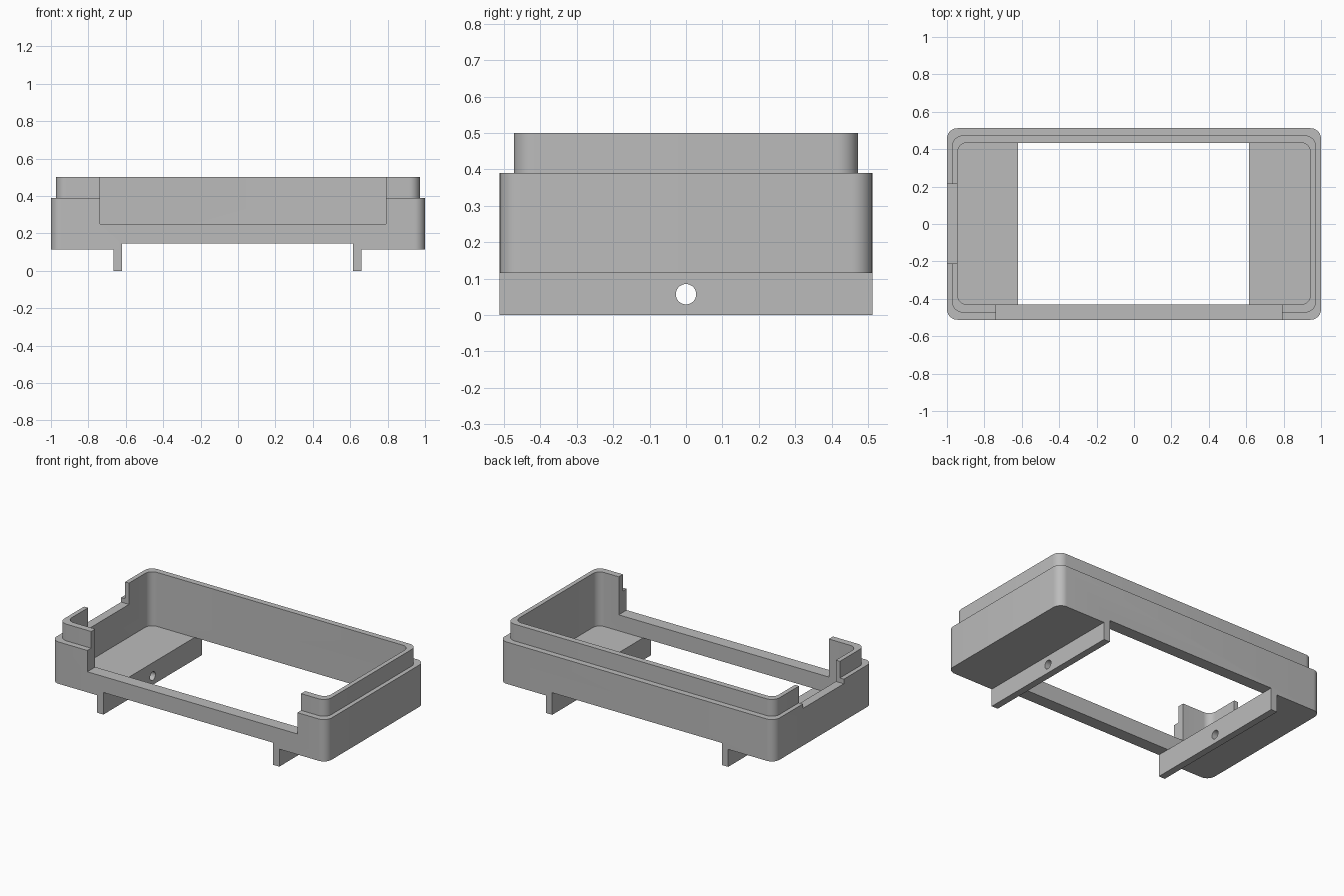
import bpy, bmesh, math

cube = bpy.data.objects.get("Cube")
if cube:
    bpy.data.objects.remove(cube, do_unlink=True)

grey = bpy.data.materials.new("plain grey")
grey.use_nodes = True
colour = (0.5, 0.5, 0.5, 1)
grey.diffuse_color = colour
grey.node_tree.nodes["Principled BSDF"].inputs["Base Color"].default_value = colour


def new_object(name, bm):
    bmesh.ops.recalc_face_normals(bm, faces=bm.faces)
    mesh = bpy.data.meshes.new(name)
    bm.to_mesh(mesh)
    bm.free()
    mesh.materials.append(grey)
    obj = bpy.data.objects.new(name, mesh)
    bpy.context.collection.objects.link(obj)
    return obj


def rounded_block(name, x0, x1, y0, y1, z0, z1, radius, steps=10):
    """Upright prism with a rounded rectangular outline."""
    bm = bmesh.new()
    corners = [(x1 - radius, y1 - radius), (x0 + radius, y1 - radius),
               (x0 + radius, y0 + radius), (x1 - radius, y0 + radius)]
    outline = []
    for i, (cx, cy) in enumerate(corners):
        for s in range(steps + 1):
            a = math.pi / 2 * (i + s / steps)
            outline.append(bm.verts.new((cx + radius * math.cos(a),
                                         cy + radius * math.sin(a), z0)))
    base = bm.faces.new(outline)
    top = bmesh.ops.extrude_face_region(bm, geom=[base], use_keep_orig=True)["geom"]
    moved = [v for v in top if isinstance(v, bmesh.types.BMVert)]
    bmesh.ops.translate(bm, verts=moved, vec=(0, 0, z1 - z0))
    return new_object(name, bm)


def box(name, x0, x1, y0, y1, z0, z1):
    bm = bmesh.new()
    bmesh.ops.create_cube(bm, size=1)
    for v in bm.verts:
        v.co = ((x0 + x1) / 2 + v.co.x * (x1 - x0),
                (y0 + y1) / 2 + v.co.y * (y1 - y0),
                (z0 + z1) / 2 + v.co.z * (z1 - z0))
    return new_object(name, bm)


def combine(target, other, operation):
    """Apply a boolean and discard the helper."""
    mod = target.modifiers.new("boolean", "BOOLEAN")
    mod.operation = operation
    mod.solver = "EXACT"
    mod.object = other
    bpy.context.view_layer.objects.active = target
    bpy.ops.object.modifier_apply(modifier=mod.name)
    bpy.data.objects.remove(other, do_unlink=True)


FLOOR, FLOOR_TOP, LEDGE, TOP = 0.115, 0.145, 0.39, 0.5
DEPTH = 0.512
OPEN_L, OPEN_R = -0.62, 0.614

# Stepped frame: wide body with a narrower lip
frame = rounded_block("frame", -1, 1, -DEPTH, DEPTH, FLOOR, LEDGE, 0.056)
lip = rounded_block("lip", -0.972, 0.972, -0.473, 0.473, 0.3, TOP, 0.056)
combine(frame, lip, "UNION")

# Hollow interior, floor opening, front and side notches
cavity = rounded_block("cavity", -0.943, 0.943, -0.43, 0.434, FLOOR_TOP, 0.7, 0.05)
combine(frame, cavity, "DIFFERENCE")
for limits in ((OPEN_L, OPEN_R, -0.7, 0.7, 0, FLOOR_TOP),
               (-0.737, 0.79, -0.7, -0.4, 0.25, 0.7),
               (-1.2, -0.9, -0.21, 0.215, 0.36, 0.7)):
    combine(frame, box("cutter", *limits), "DIFFERENCE")

# Mounting rails with a round hole each
rails = []
for name, x0, x1 in (("left_rail", OPEN_R, OPEN_R + 0.045),
                     ("right_rail", OPEN_L - 0.045, OPEN_L)):
    rail = box(name, x0, x1, -DEPTH, DEPTH, 0, FLOOR)
    bpy.ops.mesh.primitive_cylinder_add(
        vertices=32, radius=0.028, depth=0.3,
        location=((x0 + x1) / 2, 0, 0.057), rotation=(0, math.pi / 2, 0))
    combine(rail, bpy.context.object, "DIFFERENCE")
    rails.append(rail)

# Smooth rounded corners, crisp edges
bpy.ops.object.select_all(action="DESELECT")
for obj in [frame] + rails:
    obj.select_set(True)
bpy.context.view_layer.objects.active = frame
bpy.ops.object.shade_smooth_by_angle(angle=math.radians(30))
